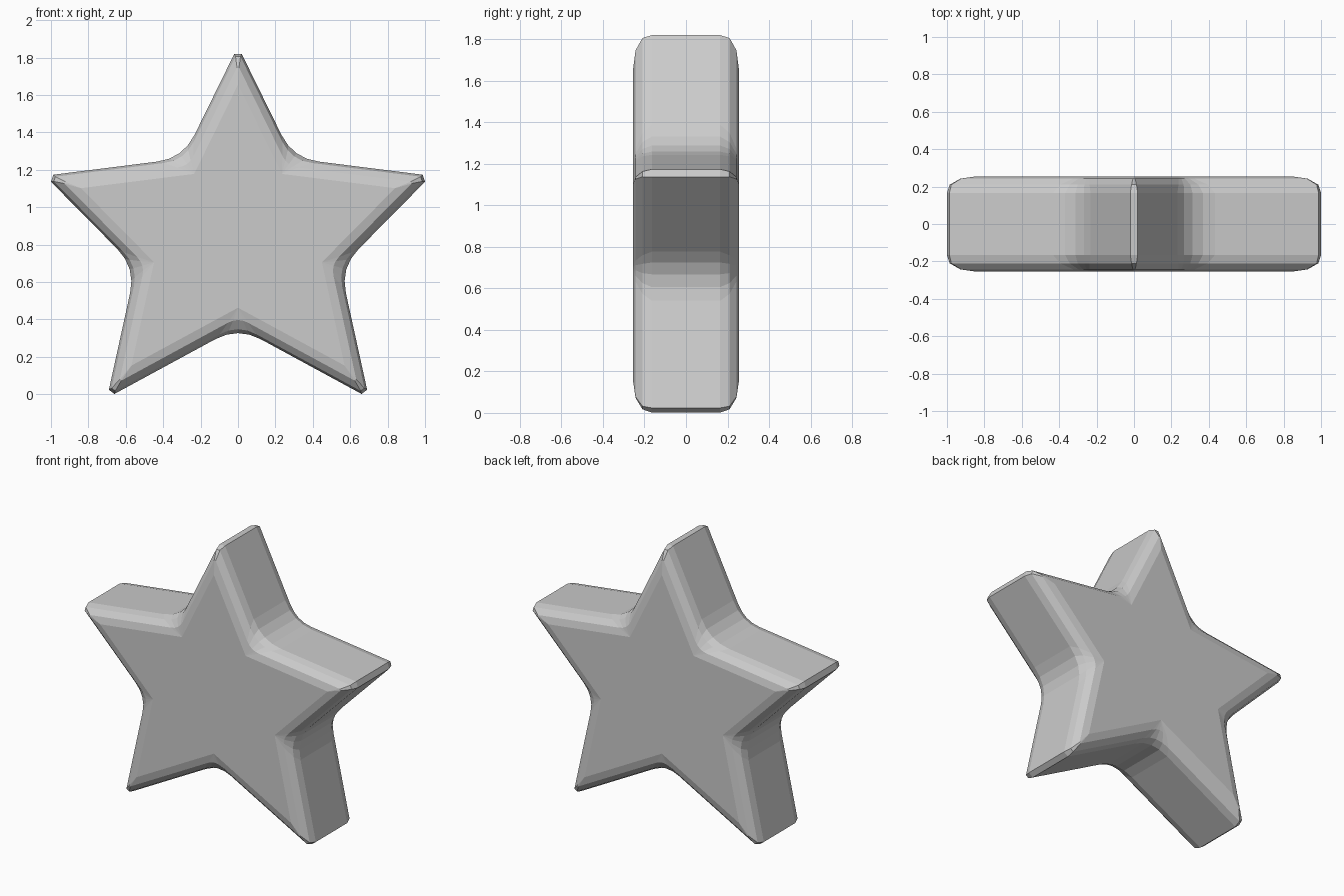
import bpy, bmesh, math
from mathutils import Vector

if "Cube" in bpy.data.objects:
    bpy.data.objects.remove(bpy.data.objects["Cube"])

BEVEL, HALF = 0.09, 0.255

# sharp star outline (x, z): right half, clockwise from the top tip, then mirrored
half = [(0, 1.86), (0.294, 1.261), (1.032, 1.168), (0.547, 0.677), (0.70, -0.02), (0, 0.36)]
star = [Vector(p) for p in half + [(-x, z) for x, z in half[-2:0:-1]]]


def offset(points, d):
    """Move every edge of a clockwise outline inward by d, with mitred corners."""
    out = []
    for i, p in enumerate(points):
        a = (p - points[i - 1]).normalized()
        b = (points[(i + 1) % len(points)] - p).normalized()
        na, nb = Vector((a.y, -a.x)), Vector((b.y, -b.x))
        out.append(p + (na + nb) * d / (1 + na.dot(nb)))
    return out


def outline(inset, tip_cut, notch_cut):
    """Star outline with blunted tips and rounded notches."""
    pts = offset(star, inset)
    ring = []
    for i, p in enumerate(pts):
        cut, segs = (tip_cut, 1) if i % 2 == 0 else (notch_cut, 4)
        a = p + (pts[i - 1] - p).normalized() * cut
        b = p + (pts[(i + 1) % len(pts)] - p).normalized() * cut
        for s in range(segs + 1):
            t = s / segs
            ring.append(a * (1 - t) ** 2 + p * 2 * t * (1 - t) + b * t * t)
    return ring


# rounded rim: rings from the front face to the side wall, then the back
tips, notches = [0.045, 0.03, 0.012, 0.0], [0.14, 0.11, 0.06, 0.0]
rings = []
for k in range(4):
    a = math.radians(30 * k)
    y = HALF - BEVEL + BEVEL * math.sin(a)
    rings.append((y, outline(BEVEL * (1 - math.cos(a)), tips[k], notches[k])))
layers = [(-y, r) for y, r in reversed(rings)] + rings

bm = bmesh.new()
loops = [[bm.verts.new((p.x, y, p.y)) for p in r] for y, r in layers]
for lo, hi in zip(loops, loops[1:]):
    for i in range(len(lo)):
        bm.faces.new((lo[i - 1], lo[i], hi[i], hi[i - 1]))
bm.faces.new(loops[0])
bm.faces.new(loops[-1])
bmesh.ops.remove_doubles(bm, verts=bm.verts, dist=0.0005)
bmesh.ops.recalc_face_normals(bm, faces=bm.faces)
mesh = bpy.data.meshes.new("star")
bm.to_mesh(mesh)
bm.free()
bpy.context.collection.objects.link(bpy.data.objects.new("star", mesh))
